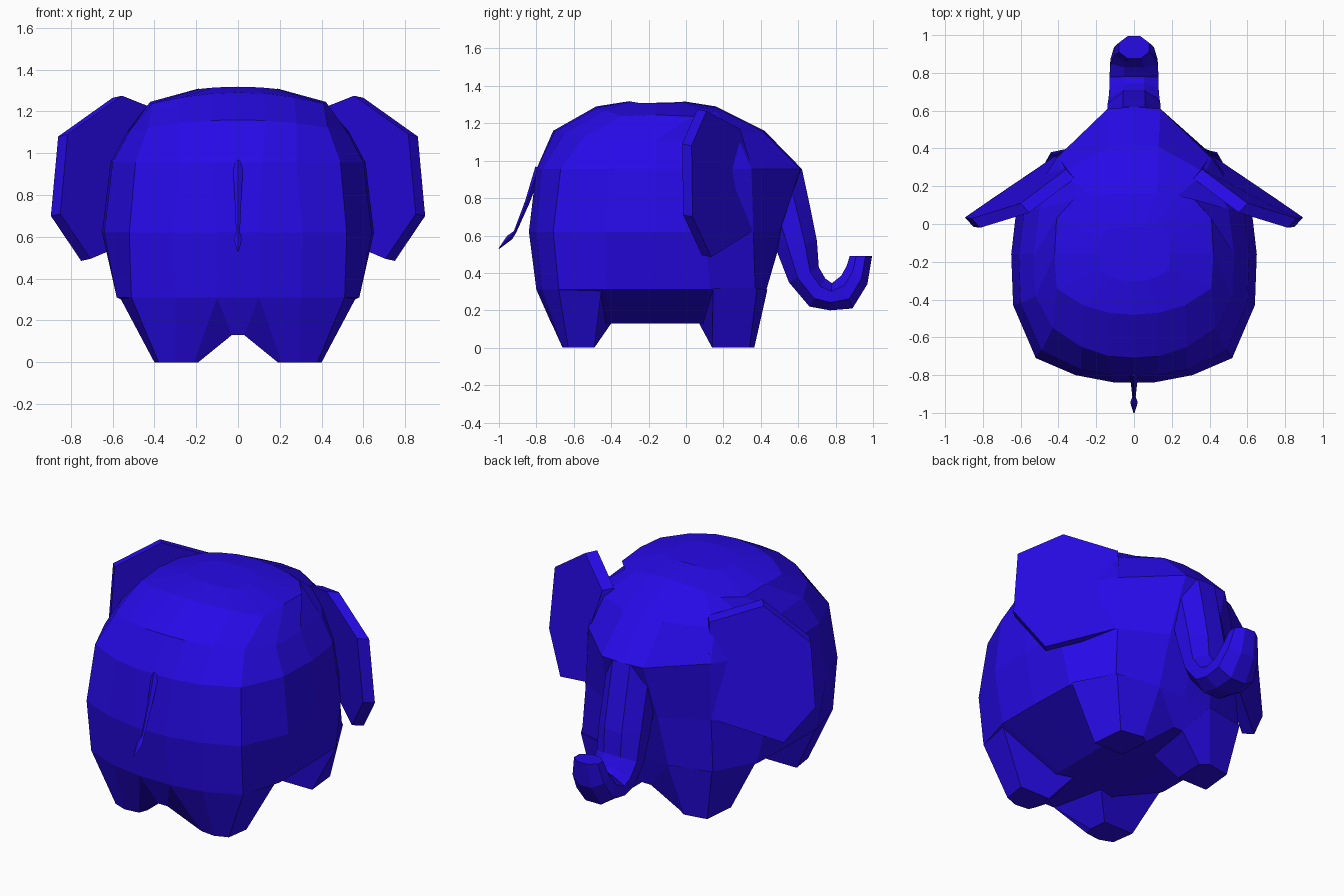
import bpy, bmesh, math
from mathutils import Vector

if "Cube" in bpy.data.objects:
    bpy.data.objects.remove(bpy.data.objects["Cube"])

blue = bpy.data.materials.new("deep blue")
blue.diffuse_color = (0.02, 0.003, 0.80, 1)
blue.use_nodes = True
blue.node_tree.nodes["Principled BSDF"].inputs["Base Color"].default_value = blue.diffuse_color


def loft(name, rings, mirror=False):
    """Skin a row of equal-length closed rings and cap both ends."""
    bm = bmesh.new()
    rows = [[bm.verts.new(p) for p in r] for r in rings]
    n = len(rows[0])
    for a, b in zip(rows, rows[1:]):
        for i in range(n):
            j = (i + 1) % n
            bm.faces.new((a[i], a[j], b[j], b[i]))
    bm.faces.new(rows[0])
    bm.faces.new(rows[-1])
    bmesh.ops.recalc_face_normals(bm, faces=bm.faces)
    me = bpy.data.meshes.new(name)
    bm.to_mesh(me)
    bm.free()
    me.materials.append(blue)
    ob = bpy.data.objects.new(name, me)
    bpy.context.collection.objects.link(ob)
    if mirror:
        m = ob.modifiers.new("mirror", 'MIRROR')
        m.use_mirror_merge = False
    return ob


def ring(half, height):
    """Mirror a half outline (back to front) into a closed ring."""
    full = half + [(-x, y) for x, y in half[-2:0:-1]]
    return [(x, y, height(x, y)) for x, y in full]


def dome(x, y):
    return 1.325 - 0.45 * x * x - 0.34 * (y + 0.16) ** 2


# body and head: horizontal half outlines from the belly up to the crown
belly = [(0, -.72), (.03, -.72), (.18, -.62), (.20, -.50), (.20, -.40),
         (.20, -.16), (.20, .07), (.20, .25), (.03, .38), (0, .38)]
hip = [(0, -.80), (.10, -.80), (.30, -.77), (.51, -.68), (.58, -.43),
       (.58, -.16), (.57, .13), (.44, .37), (.18, .43), (0, .43)]
waist = [(0, -.84), (.10, -.84), (.31, -.80), (.52, -.71), (.64, -.43),
         (.65, -.16), (.62, .10), (.42, .36), (.16, .50), (0, .52)]
shoulder = [(0, -.80), (.12, -.80), (.28, -.77), (.49, -.67), (.60, -.42),
            (.61, -.16), (.58, .08), (.41, .35), (.14, .61), (0, .62)]
back = [(0, -.71), (.13, -.70), (.28, -.65), (.43, -.55), (.52, -.38),
        (.53, -.16), (.50, .08), (.38, .27), (.13, .41), (0, .42)]
crown = [(0, -.48), (.13, -.47), (.27, -.43), (.41, -.34), (.42, -.16),
         (.41, .03), (.32, .13), (.23, .15), (.12, .16), (0, .16)]
top = [(x * .45, -.16 + (y + .16) * .45) for x, y in crown]
loft("body", [
    ring(belly, lambda x, y: .13),
    ring(hip, lambda x, y: .31),
    ring(waist, lambda x, y: .62),
    ring(shoulder, lambda x, y: .955),
    ring(back, lambda x, y: 1.16 - .2 * x * x),
    ring(crown, dome),
    ring(top, dome),
])

# legs
loft("rear_leg", [
    [(.03, -.72, .13), (.10, -.80, .31), (.30, -.77, .31), (.51, -.68, .31),
     (.57, -.45, .32), (.10, -.40, .13)],
    [(.19, -.60, 0), (.21, -.65, 0), (.30, -.66, 0), (.38, -.63, 0),
     (.40, -.49, 0), (.20, -.49, 0)]], mirror=True)
loft("front_leg", [
    [(.08, .07, .13), (.57, .145, .32), (.44, .38, .32), (.18, .435, .31),
     (.03, .38, .13)],
    [(.20, .14, 0), (.40, .14, 0), (.38, .34, 0), (.24, .365, 0),
     (.19, .33, 0)]], mirror=True)

# ears: slanted plates running on from the cheeks
ear = [Vector(p) for p in [
    (.40, .355, .95), (.36, .29, 1.17), (.60, .11, 1.265), (.86, .03, 1.08),
    (.895, .035, .70), (.75, .135, .485), (.41, .365, .63)]]
loft("ear", [ear, [p + Vector((-.045, -.05, .01)) for p in ear]], mirror=True)

# trunk: (front y, z), (rear y, z), half width
trunk = [((.62, .955), (.35, .90), .14), ((.66, .77), (.42, .70), .14),
         ((.70, .57), (.48, .53), .14), ((.71, .43), (.55, .35), .135),
         ((.745, .37), (.66, .22), .13), ((.78, .345), (.77, .20), .13),
         ((.83, .385), (.89, .21), .125), ((.86, .44), (.97, .34), .105),
         ((.875, .49), (.995, .49), .08)]
rings = []
for f, r, w in trunk:
    f, r = Vector((0, *f)), Vector((0, *r))
    c, d = (f + r) / 2, (f - r) / 2 / math.cos(math.pi / 8)
    angles = [math.pi / 8 + i * math.pi / 4 for i in range(8)]
    rings.append([c + d * math.cos(a) +
                  Vector((w / math.cos(math.pi / 8) * math.sin(a), 0, 0))
                  for a in angles])
loft("trunk", rings)

# tail with a small tuft: y, z, half width
tail = [(-.79, .96, .025), (-.85, .78, .016), (-.915, .62, .009),
        (-.945, .59, .02), (-1.0, .53, .003)]
loft("tail", [[(w, y, z), (0, y + w * .8, z - w * .5), (-w, y, z),
               (0, y - w * .6, z + w * .4)] for y, z, w in tail])
